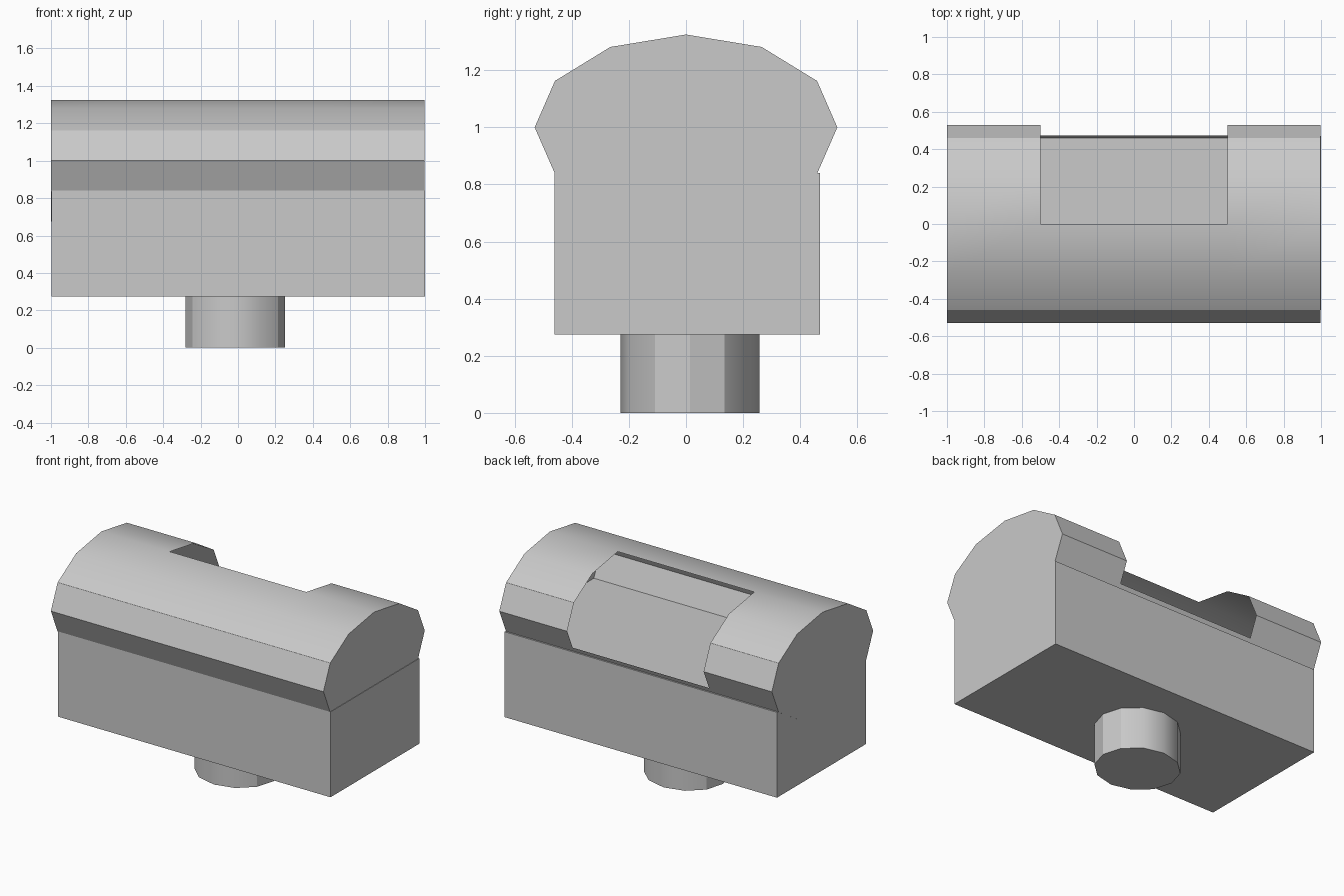
import bpy, bmesh, math
from mathutils import Matrix, Vector

cube = bpy.data.objects.get("Cube")
if cube:
    bpy.data.objects.remove(cube, do_unlink=True)

grey = bpy.data.materials.new("plain_grey")
grey.use_nodes = True
colour = (0.588, 0.588, 0.588, 1)
grey.diffuse_color = colour
grey.node_tree.nodes["Principled BSDF"].inputs["Base Color"].default_value = colour


def finish(name, bm):
    """Turn a bmesh into a named object, smooth except at sharp edges."""
    mesh = bpy.data.meshes.new(name)
    bm.to_mesh(mesh)
    bm.free()
    mesh.materials.append(grey)
    obj = bpy.data.objects.new(name, mesh)
    bpy.context.collection.objects.link(obj)
    bpy.ops.object.select_all(action="DESELECT")
    obj.select_set(True)
    bpy.context.view_layer.objects.active = obj
    bpy.ops.object.shade_smooth_by_angle(angle=math.radians(30))
    return obj


def placed(low, high):
    """Matrix that fits a unit-sized primitive between two corners."""
    low, high = Vector(low), Vector(high)
    return Matrix.Translation((low + high) / 2) @ Matrix.Diagonal((*(high - low), 1))


def twelve_sided(matrix):
    bm = bmesh.new()
    bmesh.ops.create_cone(bm, cap_ends=True, segments=12, radius1=0.5,
                          radius2=0.5, depth=1, matrix=matrix)
    return bm


# Rectangular body
bm = bmesh.new()
bmesh.ops.create_cube(bm, size=1, matrix=placed((-0.996, -0.46, 0.275), (1, 0.47, 0.84)))
finish("body", bm)

# Round foot under the body
finish("foot", twelve_sided(placed((-0.28, -0.23, 0), (0.25, 0.257, 0.275))))

# Hollow flattened barrel lying along the body
bm = twelve_sided(placed((-1, -0.53, 0.675), (0.997, 0.53, 1.325))
                  @ Matrix.Rotation(math.pi / 2, 4, "Y"))

# Opening in the rear upper quarter of the barrel
half_width, sill = 0.5, 0.87
for point, normal in (((-half_width, 0, 0), (1, 0, 0)),
                      ((half_width, 0, 0), (1, 0, 0)),
                      ((0, 0, sill), (0, 0, 1))):
    walls = [f for f in bm.faces if abs(f.normal.x) < 0.5
             and (normal[0] or (abs(f.calc_center_median().x) < half_width
                                and f.calc_center_median().y > 0))]
    parts = set(walls)
    for f in walls:
        parts.update(f.edges, f.verts)
    bmesh.ops.bisect_plane(bm, geom=list(parts), dist=1e-5, plane_co=point, plane_no=normal)
    bm.normal_update()

opening = []
for f in bm.faces:
    c = f.calc_center_median()
    if abs(f.normal.x) < 0.5 and abs(c.x) < half_width and c.y > 0 and c.z > sill:
        opening.append(f)
bmesh.ops.delete(bm, geom=opening, context="FACES")
finish("barrel_shell", bm)
